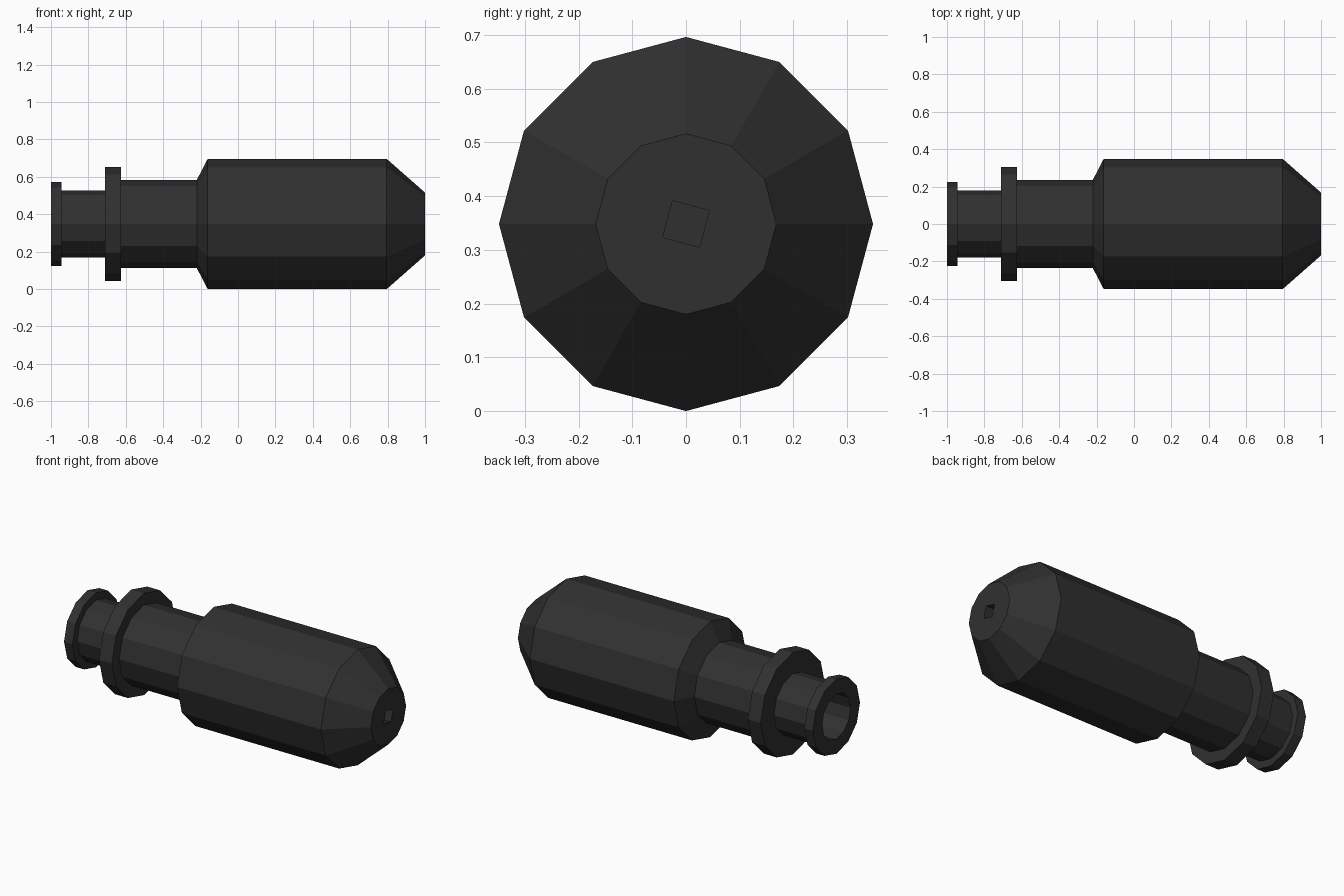
import bpy, bmesh, math

if "Cube" in bpy.data.objects:
    bpy.data.objects.remove(bpy.data.objects["Cube"])

SIDES = 12
AXIS_Z = 0.348

plastic = bpy.data.materials.new("dark_plastic")
plastic.diffuse_color = (0.03, 0.03, 0.03, 1)
plastic.use_nodes = True
plastic.node_tree.nodes["Principled BSDF"].inputs["Base Color"].default_value = plastic.diffuse_color


def round_radius(r):
    return lambda a: r


def square_radius(r):
    # square cross-section with a corner at 30 degrees
    return lambda a: r * math.cos(math.pi / 4) / math.cos(
        math.radians((round(math.degrees(a)) - 30) % 90 - 45))


def lathe(name, profile):
    """Rings of (x, radius function) joined around the x axis, ends capped."""
    bm = bmesh.new()
    rings = []
    for x, radius in profile:
        ring = []
        for i in range(SIDES):
            a = 2 * math.pi * i / SIDES
            r = radius(a)
            ring.append(bm.verts.new((x, r * math.cos(a), AXIS_Z + r * math.sin(a))))
        rings.append(ring)
    for lo, hi in zip(rings, rings[1:]):
        for i in range(SIDES):
            j = (i + 1) % SIDES
            bm.faces.new((lo[i], lo[j], hi[j], hi[i]))
    bm.faces.new(rings[0])
    bm.faces.new(rings[-1])
    bmesh.ops.recalc_face_normals(bm, faces=bm.faces)
    mesh = bpy.data.meshes.new(name)
    bm.to_mesh(mesh)
    bm.free()
    mesh.materials.append(plastic)
    obj = bpy.data.objects.new(name, mesh)
    bpy.context.collection.objects.link(obj)
    return obj


# Outer shell: bore, end flange, thin neck, collar, thick neck, barrel, nose
shell = [(-0.50, 0.135), (-1.0, 0.135), (-1.0, 0.224), (-0.944, 0.224),
         (-0.944, 0.18), (-0.71, 0.18), (-0.71, 0.306), (-0.625, 0.306),
         (-0.625, 0.236), (-0.22, 0.236), (-0.162, 0.348), (0.795, 0.348),
         (1.0, 0.168)]
profile = [(x, round_radius(r)) for x, r in shell]

# Square socket sunk into the nose
profile += [(1.0, square_radius(0.05)), (0.9, square_radius(0.05))]

lathe("connector_shell", profile)
